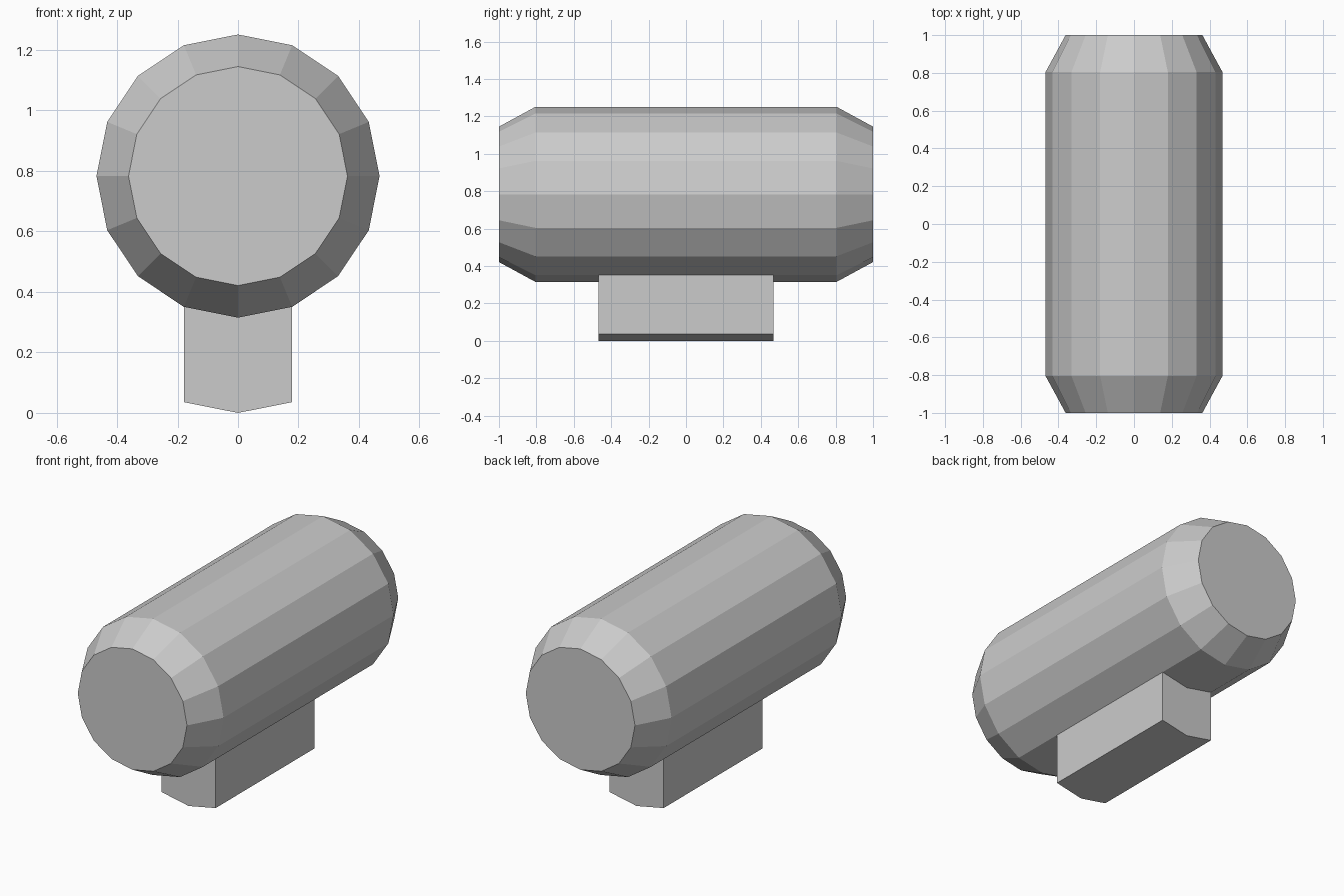
import bpy, bmesh, math

if "Cube" in bpy.data.objects:
    bpy.data.objects.remove(bpy.data.objects["Cube"])

SIDES = 16
CENTRE_Z = 0.783
RADIUS, END_RADIUS = 0.468, 0.362
FOOT_HALF = 0.467
DROP = CENTRE_Z - RADIUS

bm = bmesh.new()


def ring(y, r):
    return [bm.verts.new((r * math.cos(2 * math.pi * i / SIDES), y,
                          CENTRE_Z + r * math.sin(2 * math.pi * i / SIDES)))
            for i in range(SIDES)]


# Chamfered tank body, with two extra rings marking the foot
profile = [(-1, END_RADIUS), (-0.805, RADIUS), (-FOOT_HALF, RADIUS),
           (FOOT_HALF, RADIUS), (0.805, RADIUS), (1, END_RADIUS)]
rings = [ring(y, r) for y, r in profile]
foot_faces = []
bottom = SIDES * 3 // 4
for k, (a, b) in enumerate(zip(rings, rings[1:])):
    for i in range(SIDES):
        j = (i + 1) % SIDES
        face = bm.faces.new((a[i], a[j], b[j], b[i]))
        if k == 2 and i in (bottom - 1, bottom):
            foot_faces.append(face)

# Flat end caps
bm.faces.new(rings[0])
bm.faces.new(rings[-1])
bmesh.ops.recalc_face_normals(bm, faces=bm.faces)

# Foot: the two lowest facets pulled straight down
out = bmesh.ops.extrude_face_region(bm, geom=foot_faces)
moved = [g for g in out["geom"] if isinstance(g, bmesh.types.BMVert)]
bmesh.ops.translate(bm, vec=(0, 0, -DROP), verts=moved)
leftover = [f for f in foot_faces if f.is_valid]
if leftover:
    bmesh.ops.delete(bm, geom=leftover, context='FACES')
bmesh.ops.recalc_face_normals(bm, faces=bm.faces)

mesh = bpy.data.meshes.new("tank_with_foot")
bm.to_mesh(mesh)
bm.free()
bpy.context.collection.objects.link(bpy.data.objects.new("tank_with_foot", mesh))
